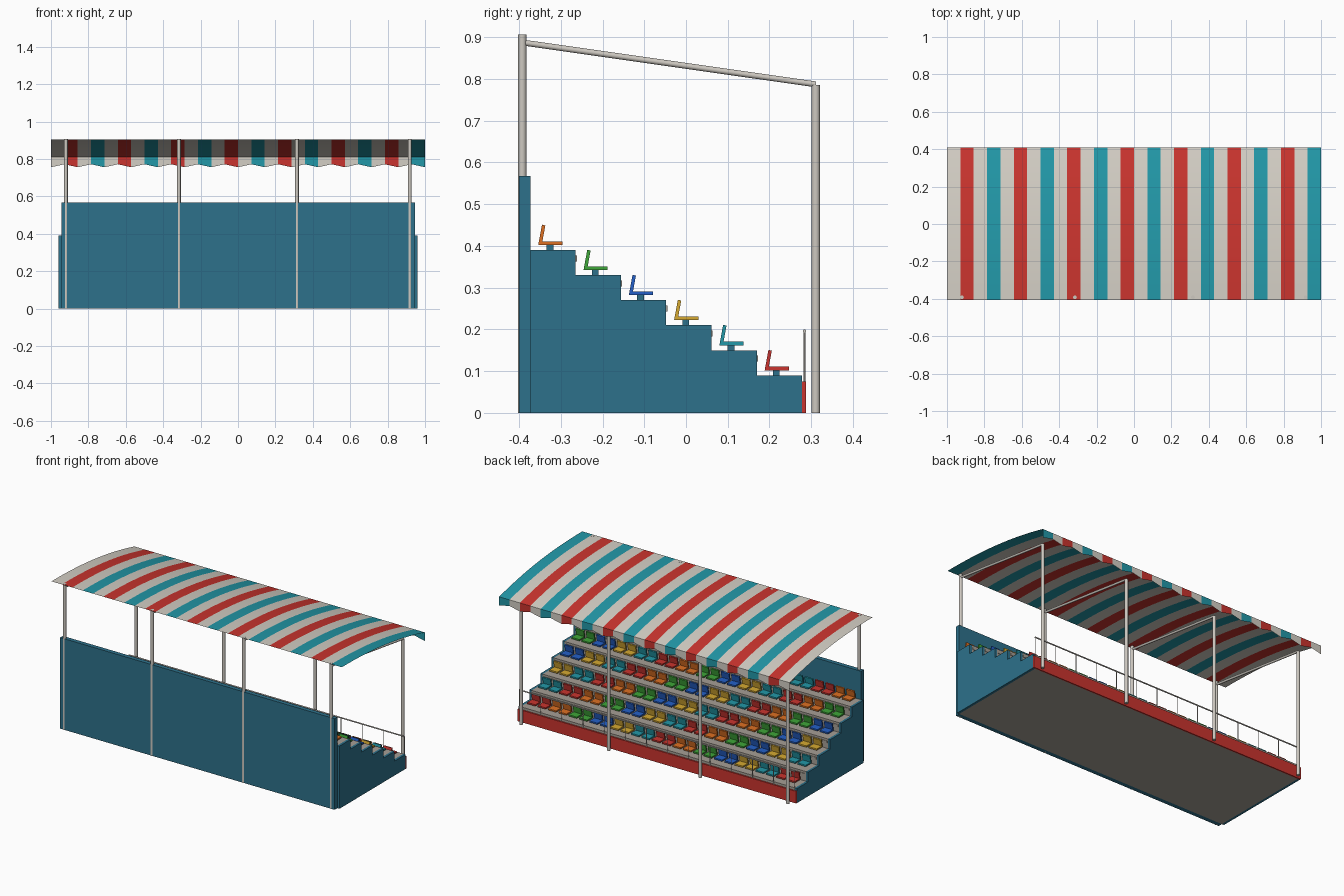
import bpy, bmesh, math
from mathutils import Vector

cube = bpy.data.objects.get("Cube")
if cube:
    bpy.data.objects.remove(cube, do_unlink=True)


def material(name, rgb):
    lin = [((c / 255 + 0.055) / 1.055) ** 2.4 for c in rgb] + [1]
    m = bpy.data.materials.new(name)
    m.use_nodes = True
    m.diffuse_color = lin
    m.node_tree.nodes["Principled BSDF"].inputs["Base Color"].default_value = lin
    return m


white = material("canvas white", (212, 207, 197))
red = material("red", (202, 52, 46))
teal = material("teal", (34, 152, 168))
panel = material("panel blue", (45, 113, 139))
orange = material("orange", (222, 112, 34))
yellow = material("yellow", (214, 170, 50))
green = material("green", (62, 166, 56))
blue = material("blue", (36, 96, 200))
metal = material("metal", (205, 200, 192))
concrete = material("concrete", (166, 159, 149))


def finish(name, bm, mats, smooth=False, solid=True):
    if solid:
        bmesh.ops.recalc_face_normals(bm, faces=bm.faces[:])
    mesh = bpy.data.meshes.new(name)
    bm.to_mesh(mesh)
    bm.free()
    for m in mats:
        mesh.materials.append(m)
    ob = bpy.data.objects.new(name, mesh)
    bpy.context.collection.objects.link(ob)
    if smooth:
        bpy.ops.object.select_all(action='DESELECT')
        ob.select_set(True)
        bpy.context.view_layer.objects.active = ob
        bpy.ops.object.shade_smooth_by_angle(angle=math.radians(40))
    return ob


def prism(bm, profile, x0, x1, mat=0):
    """Extrude a (y, z) outline from x0 to x1."""
    a = [bm.verts.new((x0, y, z)) for y, z in profile]
    b = [bm.verts.new((x1, y, z)) for y, z in profile]
    n = len(profile)
    faces = [bm.faces.new(a), bm.faces.new(b[::-1])]
    faces += [bm.faces.new((a[i], b[i], b[(i + 1) % n], a[(i + 1) % n])) for i in range(n)]
    for f in faces:
        f.material_index = mat


def rect(y0, y1, z0, z1):
    return [(y0, z0), (y1, z0), (y1, z1), (y0, z1)]


def rod(bm, start, end, radius, sides=16):
    start, end = Vector(start), Vector(end)
    d = end - start
    mat = d.to_track_quat('Z', 'Y').to_matrix().to_4x4()
    mat.translation = (start + end) / 2
    bmesh.ops.create_cone(bm, cap_ends=True, segments=sides, radius1=radius,
                          radius2=radius, depth=d.length, matrix=mat)


def simple(name, profile, x0, x1, mat):
    bm = bmesh.new()
    prism(bm, profile, x0, x1)
    return finish(name, bm, [mat])


# Stepped terrace and its end panels
ROWS, DEPTH, RISE = 6, 0.1085, 0.06
BACK, HALF, END = -0.373, 0.945, 0.96


def row_place(r):
    """Rear edge y and tread height of a row counted from the lowest."""
    return BACK + DEPTH * (ROWS - 1 - r), 0.09 + RISE * r


steps = [(BACK, 0)]
for r in reversed(range(ROWS)):
    y, z = row_place(r)
    steps += [(y, z), (y + DEPTH, z)]
steps.append((BACK + DEPTH * ROWS, 0))
simple("terrace", steps, -HALF, HALF, concrete)
simple("left_end_panel", steps, HALF, END, panel)
simple("right_end_panel", steps, -END, -HALF, panel)
simple("rear_wall", rect(-0.4, BACK, 0, 0.567), -HALF, HALF, panel)
simple("front_board", rect(0.278, 0.287, 0, 0.075), -END, END, red)

# Thin trims below each tread edge
bm = bmesh.new()
for r in range(1, ROWS):
    y, z = row_place(r)
    prism(bm, rect(y + DEPTH, y + DEPTH + 0.003, z - 0.027, z - 0.013), -0.94, 0.94)
finish("tread_trims", bm, [concrete])

# Seats, coloured in pairs that shift from row to row
SEATS, PITCH = 26, 0.0715
seat_colours = [orange, red, teal, yellow, blue, green]
shell = [(0.019, 0.012), (0.077, 0.012), (0.077, 0.021), (0.029, 0.021),
         (0.036, 0.059), (0.028, 0.061)]
for r in range(ROWS):
    y0, z0 = row_place(r)
    bm = bmesh.new()
    for i in range(SEATS):
        x = (i - (SEATS - 1) / 2) * PITCH
        colour = (r + i // 2 + 1) % len(seat_colours)
        prism(bm, [(y0 + y, z0 + z) for y, z in shell], x - 0.028, x + 0.028, colour)
        prism(bm, rect(y0 + 0.039, y0 + 0.055, z0, z0 + 0.012), x - 0.01, x + 0.01, 6)
    finish(f"seat_row_{r + 1}", bm, seat_colours + [panel])

# Canopy posts and sloping beams
for i, x in enumerate((-0.92, -0.316, 0.315, 0.918)):
    for name, a, b, rad in (
            ("rear_post", (x, -0.392, 0), (x, -0.392, 0.906), 0.01),
            ("front_post", (x, 0.311, 0), (x, 0.311, 0.786), 0.01),
            ("roof_beam", (x, -0.39, 0.887), (x, 0.311, 0.787), 0.007)):
        bm = bmesh.new()
        rod(bm, a, b, rad)
        finish(f"{name}_{i + 1}", bm, [metal], smooth=True)

# Front railing
bm = bmesh.new()
rod(bm, (-0.95, 0.284, 0.196), (0.95, 0.284, 0.196), 0.004, 8)
POSTS = 14
for i in range(POSTS):
    x = -0.948 + 1.896 * i / (POSTS - 1)
    rod(bm, (x, 0.284, 0.06), (x, 0.284, 0.196), 0.002, 8)
finish("front_railing", bm, [metal], smooth=True)

# Striped canvas canopy: a single curved sheet
STRIPES, SPANS = 28, 14
stripe_mats, pattern = [white, red, teal], (0, 1, 0, 2)
Y0, Y1 = -0.407, 0.41


def stripe_x(i):
    return -1 + 2 * i / STRIPES


def sheet(name, columns, smooth):
    """Join columns of points, one per stripe edge, into a striped sheet."""
    bm = bmesh.new()
    cols = [[bm.verts.new(p) for p in c] for c in columns]
    for i in range(STRIPES):
        for j in range(len(cols[i]) - 1):
            f = bm.faces.new((cols[i][j], cols[i + 1][j], cols[i + 1][j + 1], cols[i][j + 1]))
            f.material_index = pattern[i % 4]
    finish(name, bm, stripe_mats, smooth, solid=False)


roof = [(Y0 + (Y1 - Y0) * t / SPANS, 0.905 - 0.095 * (t / SPANS) ** 2.2)
        for t in range(SPANS + 1)]
sheet("canopy", [[(stripe_x(i), y, z) for y, z in roof] for i in range(STRIPES + 1)], True)

# Hanging valance with a pointed lower edge
sheet("valance", [[(stripe_x(i), Y1, 0.756 + 0.016 * (i % 2)), (stripe_x(i), Y1, 0.81)][::-1]
                  for i in range(STRIPES + 1)], False)
